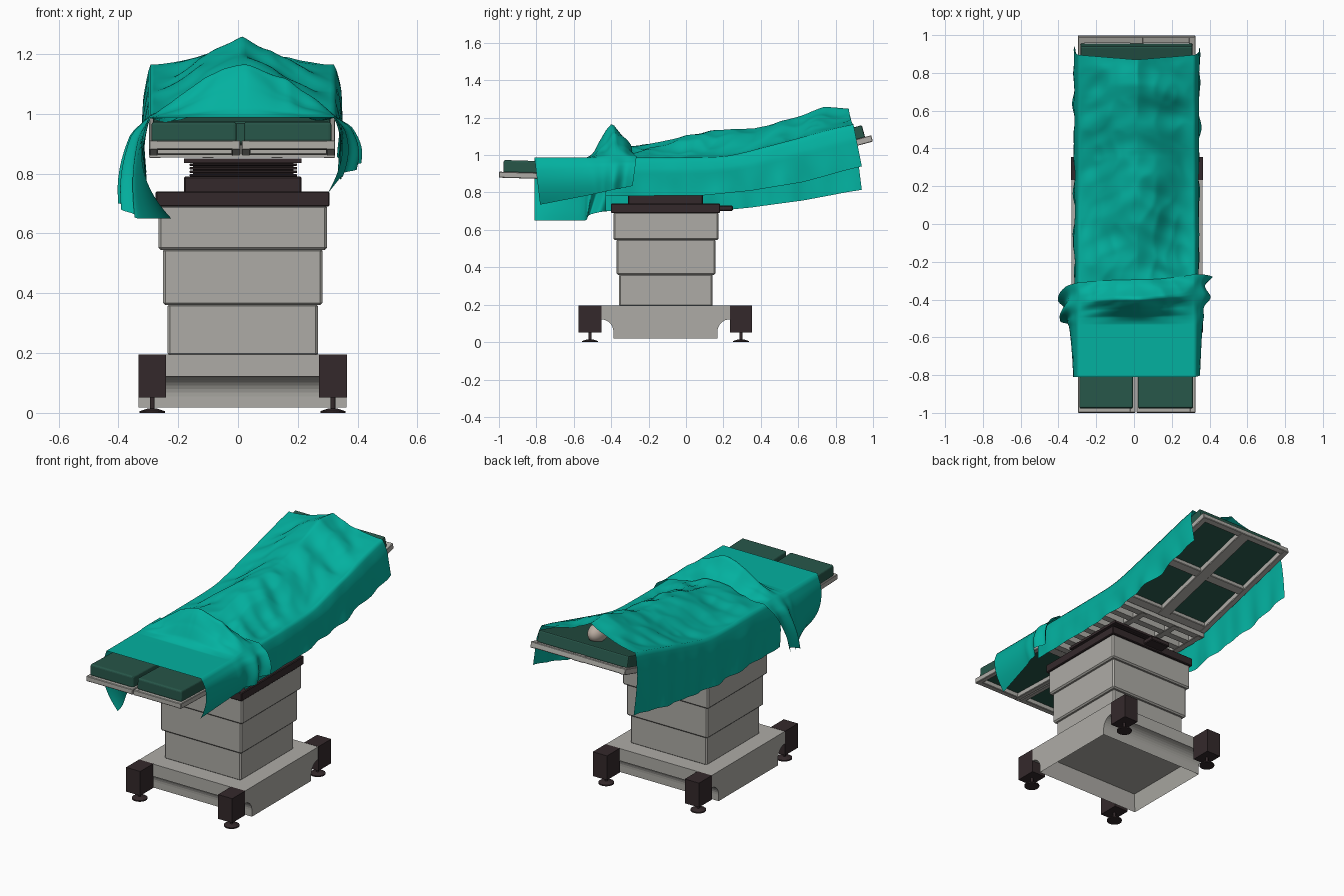
import bpy, bmesh, math
from mathutils import Vector, Matrix, noise

if "Cube" in bpy.data.objects:
    bpy.data.objects.remove(bpy.data.objects["Cube"])


def material(name, rgb):
    m = bpy.data.materials.new(name)
    m.diffuse_color = (*rgb, 1)
    m.use_nodes = True
    m.node_tree.nodes["Principled BSDF"].inputs["Base Color"].default_value = m.diffuse_color
    return m


TEAL = material("teal cloth", (0.001, 0.44, 0.35))
GREEN = material("dark green cushion", (0.020, 0.092, 0.066))
GREY = material("warm grey", (0.42, 0.41, 0.38))
DARK = material("dark brown", (0.034, 0.022, 0.024))
SKIN = material("pale skin", (0.50, 0.42, 0.36))

HINGE = Vector((0, 0.25, 0.87))
TILT = Matrix.Translation(HINGE) @ Matrix.Rotation(math.atan(0.27), 4, 'X') @ Matrix.Translation(-HINGE)
FOOT = Vector((0, -0.39, 0.86))
FTILT = Matrix.Translation(FOOT) @ Matrix.Rotation(-0.03, 4, 'X') @ Matrix.Translation(-FOOT)


def finish(name, bm, mat, smooth=False):
    bmesh.ops.recalc_face_normals(bm, faces=bm.faces)
    me = bpy.data.meshes.new(name)
    bm.to_mesh(me)
    bm.free()
    me.materials.append(mat)
    if smooth:
        for p in me.polygons:
            p.use_smooth = True
    ob = bpy.data.objects.new(name, me)
    bpy.context.collection.objects.link(ob)
    return ob


def box(name, x, y, z, mat, bevel=0.0, xf=None, seg=1):
    bm = bmesh.new()
    size = (x[1] - x[0], y[1] - y[0], z[1] - z[0])
    mid = ((x[0] + x[1]) / 2, (y[0] + y[1]) / 2, (z[0] + z[1]) / 2)
    bmesh.ops.create_cube(bm, size=1, matrix=Matrix.Translation(mid) @ Matrix.Diagonal((*size, 1)))
    if bevel:
        bmesh.ops.bevel(bm, geom=bm.edges[:], offset=bevel, segments=seg, affect='EDGES', profile=0.5)
    if xf:
        bm.transform(xf)
    return finish(name, bm, mat)


def cone(name, x, y, z0, z1, r0, r1, mat):
    bm = bmesh.new()
    bmesh.ops.create_cone(bm, cap_ends=True, segments=24, radius1=r0, radius2=r1, depth=z1 - z0,
                          matrix=Matrix.Translation((x, y, (z0 + z1) / 2)))
    return finish(name, bm, mat)


# base: profile with concave shoulders, swept across x, hollow underneath
pts = [(-0.388, 0.018)]
pts += [(-0.455 + 0.067 * math.cos(i * math.pi / 16), 0.055 + 0.067 * math.sin(i * math.pi / 16)) for i in range(9)]
pts.append((-0.455, 0.195))
pts += [(-0.22 - y, z) for y, z in reversed(pts)]
bm = bmesh.new()
face = bm.faces.new([bm.verts.new((-0.332, y, z)) for y, z in pts])
out = bmesh.ops.extrude_face_region(bm, geom=[face])
bmesh.ops.translate(bm, vec=(0.695, 0, 0), verts=[v for v in out['geom'] if isinstance(v, bmesh.types.BMVert)])
bmesh.ops.recalc_face_normals(bm, faces=bm.faces)
under = [f for f in bm.faces if f.normal.z < -0.99 and f.calc_center_median().z < 0.03]
bmesh.ops.inset_region(bm, faces=under, thickness=0.03)
bmesh.ops.translate(bm, vec=(0, 0, 0.1), verts=under[0].verts[:])
finish("base", bm, GREY)

# corner blocks and levelling feet
for xa, xb in ((-0.333, -0.24), (0.271, 0.364)):
    for ya, yb in ((-0.574, -0.452), (0.234, 0.354)):
        cx, cy = (xa + xb) / 2, (ya + yb) / 2
        box("corner_block", (xa, xb), (ya, yb), (0.052, 0.196), DARK)
        cone("foot_rod", cx, cy, 0.01, 0.055, 0.008, 0.008, DARK)
        cone("foot_cone", cx, cy, 0.007, 0.015, 0.038, 0.014, DARK)
        cone("foot_disc", cx, cy, 0.0, 0.007, 0.042, 0.042, DARK)

# telescopic column, each sleeve wider than the one below
for i, (z0, z1) in enumerate(((0.19, 0.365), (0.36, 0.55), (0.545, 0.695))):
    d = 0.0155 * i
    box("column_sleeve", (-0.235 - d, 0.267 + d), (-0.357 - d, 0.142 + d), (z0, z1), GREY, 0.008)
box("column_cap", (-0.275, 0.306), (-0.402, 0.182), (0.69, 0.74), DARK, 0.004)
box("control_box", (-0.05, 0.08), (0.17, 0.25), (0.702, 0.73), DARK, 0.004)
box("turntable", (-0.18, 0.212), (-0.31, 0.09), (0.735, 0.79), DARK, 0.004)
for i in range(4):
    box("bellows_fold", (-0.162, 0.198), (-0.29, 0.07), (0.79 + i * 0.012, 0.798 + i * 0.012), DARK, 0.002)
box("bellows_core", (-0.15, 0.185), (-0.27, 0.05), (0.785, 0.85), DARK)
box("mount_plate", (-0.18, 0.212), (-0.31, 0.09), (0.836, 0.85), DARK)

# middle table section with cross rails below
XL, XR, XC = -0.297, 0.325, 0.014
for xa in (XL, XR - 0.04, -0.12, 0.11):
    box("middle_rail", (xa, xa + 0.04), (-0.38, 0.25), (0.852, 0.9), GREY, 0.003)
for i in range(8):
    y = -0.38 + i * 0.085
    box("middle_crossbar", (XL, XR), (y, y + 0.04), (0.853, 0.895), GREY)
box("middle_cushion", (-0.286, 0.308), (-0.38, 0.24), (0.895, 0.975), GREEN, 0.008)

# head section, tilted up: framed with a broad centre beam
ye = 0.25 + 0.776
for xa, xb in ((XL, XL + 0.035), (XR - 0.035, XR), (XC - 0.035, XC + 0.035)):
    box("head_rail", (xa, xb), (0.26, ye), (0.87, 0.905), GREY, 0.003, TILT)
for y0, y1 in ((0.26, 0.31), (0.61, 0.66), (ye - 0.035, ye)):
    box("head_crossbar", (XL, XR), (y0, y1), (0.872, 0.904), GREY, 0.003, TILT)
box("head_cushion", (-0.284, 0.31), (0.255, 0.992), (0.9, 0.97), GREEN, 0.008, TILT, 2)

# two separate leg leaves
for xa, xb in ((XL, XC - 0.006), (XC - 0.002, XR)):
    for ra, rb in ((xa, xa + 0.03), (xb - 0.03, xb)):
        box("leg_rail", (ra, rb), (-1.0, -0.39), (0.861, 0.893), GREY, 0.003, FTILT)
    for y0, y1 in ((-1.0, -0.965), (-0.45, -0.39)):
        box("leg_crossbar", (xa, xb), (y0, y1), (0.862, 0.892), GREY, 0.003, FTILT)
    box("leg_cushion", (xa + 0.008, xb - 0.013), (-0.978, -0.39), (0.888, 0.956), GREEN, 0.01, FTILT, 3)


# drapery helpers
def lerp_table(t, x):
    for (x0, v0), (x1, v1) in zip(t, t[1:]):
        if x <= x1:
            f = max(0, (x - x0) / (x1 - x0))
            return v0 + (v1 - v0) * f
    return t[-1][1]


def step(a, b, x):
    f = min(1, max(0, (x - a) / (b - a)))
    return f * f * (3 - 2 * f)


def cloth(name, rows, point, nh=14, nt=56):
    cols = [(-1, 1 - i / nh) for i in range(nh)] + [(0, -1 + 2 * i / nt) for i in range(nt + 1)]
    cols += [(1, (i + 1) / nh) for i in range(nh)]
    bm = bmesh.new()
    grid = [[bm.verts.new(point(r, side, t)) for side, t in cols] for r in rows]
    for a, b in zip(grid, grid[1:]):
        for i in range(len(cols) - 1):
            bm.faces.new((a[i], a[i + 1], b[i + 1], b[i]))
    return finish(name, bm, TEAL, True)


PEAK = [(-0.45, 1.03), (-0.25, 1.05), (0, 1.105), (0.2, 1.135), (0.37, 1.145), (0.55, 1.19), (0.74, 1.255), (0.9, 1.25)]
HEM_L = [(-0.45, 0.70), (0.15, 0.70), (0.35, 0.72), (0.6, 0.757), (0.88, 0.815)]
HEM_R = [(-0.45, 0.78), (0.1, 0.785), (0.35, 0.81), (0.6, 0.855), (0.88, 0.94)]


def edge(y):
    k = 0.27 * (y - 0.215)
    return 0.985 + 0.5 * (k + math.sqrt(k * k + 0.0004))


def main_top(y, u):
    a = abs(u)
    body = 0.5 + 0.5 * math.cos(math.pi * min(1, a * 1.02))
    tent = (1 - a) ** 1.4
    k = step(0.4, 0.8, y)
    e = edge(y)
    wr = noise.noise(Vector((u * 1.6, (y + 0.12 * a) * 10, 0.3))) * 0.030
    wr += (0.5 - abs(noise.noise(Vector((u * 3, y * 6, 4))))) * 0.020 - 0.008
    return e + (lerp_table(PEAK, y) - e) * (body * (1 - k) + tent * k) + wr * (1 - a ** 4) * (a ** 0.5 + 0.25)


def main_point(y, side, t):
    if side == 0:
        back = step(0.8, 0.88, y) * (-0.025 * (1 - abs(t)) + 0.015)
        return (0.014 + 0.306 * t, y + back, main_top(y, t))
    hem = lerp_table(HEM_L if side < 0 else HEM_R, y)
    top = edge(y)
    z = top + (hem - top) * t
    fold = 0.02 * noise.noise(Vector((side * 3, y * 9, t))) * t
    y2 = y + 0.015 * step(0.8, 0.88, y) + 0.045 * t * step(0.3, 0.88, y)
    return (0.014 + side * (0.306 + 0.024 * min(1, t * 3) ** 0.7) + fold, y2, z)


# long body drape
cloth("body_drape", [-0.43 + 1.31 * i / 100 for i in range(101)], main_point)

LIFT = [(-0.81, 0), (-0.53, 0), (-0.49, 0.1), (-0.45, 0.42), (-0.42, 0.8), (-0.40, 1), (-0.385, 0.95),
        (-0.36, 0.68), (-0.33, 0.35), (-0.295, 0)]


def foot_base(y, u):
    return 0.988 + step(-0.52, -0.43, y) * (max(0.988, main_top(max(y, -0.43), u) + 0.008) - 0.988)


def foot_point(y, side, t):
    k = step(-0.56, -0.38, y)
    if side == 0:
        arch = (1 - abs(t) ** 2)
        base = foot_base(y, t)
        z = base + lerp_table(LIFT, y) * (1.165 - foot_base(y, 0)) * arch
        z += 0.010 * k * math.sin(y * 95 + 5 * t * t) * arch * abs(t)
        return (0.014 + 0.310 * t, y + k * (0.03 * t * t if t > 0 else -0.015 * t * t), z)
    f = (y + 0.81) / 0.515
    fold = 0.02 * math.sin(y * 50) * min(1, 0.25 + t) * k
    start = 0.310 + 0.012 * min(1, t * 5)
    if side < 0:
        hem = 0.65 + 0.05 * step(0.5, 1, f)
        x = 0.014 - start - 0.02 * math.sin(math.pi * t) - 0.022 * k * min(1, t * 6)
        x += 0.085 * (1 - step(0, 0.6, f)) * t ** 3 - 0.055 * f * t + fold
        y2 = y - 0.015 * k - 0.1 * k * t
    else:
        hem = 0.735 + 0.1 * f
        x = 0.014 + start + 0.02 * math.sin(math.pi * t) + 0.015 * k * min(1, t * 6)
        x += -0.035 * (1 - f) * t ** 2 + 0.045 * f * t - fold
        y2 = y + 0.03 * k - 0.02 * k * t + 0.03 * (1 - k) * t
    return (x, y2, 0.988 + (hem - 0.988) * t)


# foot drape with a standing fold
cloth("foot_drape", [-0.81 + 0.27 * i / 10 for i in range(10)] + [-0.54 + 0.245 * i / 50 for i in range(51)], foot_point)

# patient's head just showing under the body drape
bm = bmesh.new()
bmesh.ops.create_uvsphere(bm, u_segments=24, v_segments=16, radius=1,
                          matrix=Matrix.Translation((0.022, 0.79, 1.165)) @ Matrix.Diagonal((0.05, 0.075, 0.055, 1)))
finish("head", bm, SKIN, True)
